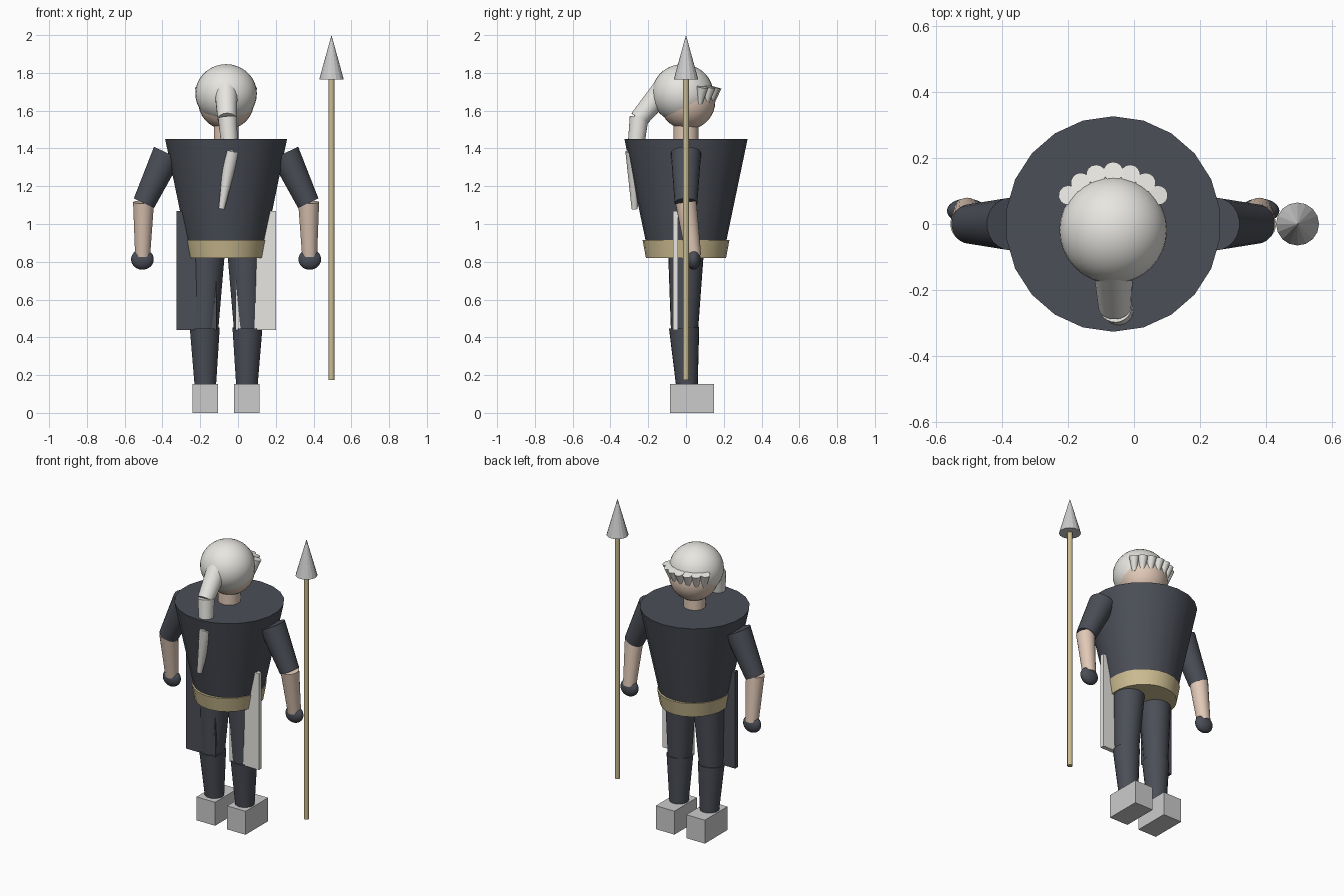
import bpy, bmesh, math
from mathutils import Vector, Matrix

if "Cube" in bpy.data.objects:
    bpy.data.objects.remove(bpy.data.objects["Cube"])

C = -0.063  # x of the figure's own centre line


def material(name, rgb):
    m = bpy.data.materials.new(name)
    m.diffuse_color = (*rgb, 1)
    m.use_nodes = True
    m.node_tree.nodes["Principled BSDF"].inputs["Base Color"].default_value = m.diffuse_color
    return m


DARK = material("dark_cloth", (0.07, 0.077, 0.095))
SKIN = material("skin", (0.75, 0.58, 0.47))
WHITE = material("white_hair", (0.8, 0.79, 0.75))
GOLD = material("tan", (0.6, 0.5, 0.28))


def finish(name, bm, mat=None, smooth=True):
    me = bpy.data.meshes.new(name)
    bm.to_mesh(me)
    bm.free()
    if smooth:
        me.polygons.foreach_set("use_smooth", [True] * len(me.polygons))
        me.set_sharp_from_angle(angle=math.radians(40))
    if mat:
        me.materials.append(mat)
    ob = bpy.data.objects.new(name, me)
    bpy.context.collection.objects.link(ob)
    return ob


def tube(name, p0, p1, r0, r1, mat=None, n=22, smooth=True, squash=1.0):
    """Tapered cylinder from p0 (radius r0) to p1 (radius r1)."""
    p0, p1 = Vector(p0), Vector(p1)
    d = p1 - p0
    rot = Vector((0, 0, 1)).rotation_difference(d).to_matrix().to_4x4()
    mx = Matrix.Translation((p0 + p1) / 2) @ rot @ Matrix.Diagonal((squash, 1, 1, 1))
    bm = bmesh.new()
    bmesh.ops.create_cone(bm, cap_ends=True, segments=n, radius1=r0, radius2=r1,
                          depth=d.length, matrix=mx)
    return finish(name, bm, mat, smooth)


def ball(name, centre, radii, mat):
    bm = bmesh.new()
    bmesh.ops.create_uvsphere(bm, u_segments=32, v_segments=18, radius=1,
                              matrix=Matrix.Translation(centre) @ Matrix.Diagonal((*radii, 1)))
    return finish(name, bm, mat)


def box(name, lo, hi, mat=None):
    lo, hi = Vector(lo), Vector(hi)
    bm = bmesh.new()
    bmesh.ops.create_cube(bm, size=1, matrix=Matrix.Translation((lo + hi) / 2)
                          @ Matrix.Diagonal((*(hi - lo), 1)))
    return finish(name, bm, mat, False)


# Torso, belt and neck
tube("torso", (C, 0, 0.86), (C, 0, 1.45), 0.203, 0.326, DARK)
tube("belt", (C, 0, 0.82), (C, 0, 0.915), 0.212, 0.23, GOLD, squash=0.95)
tube("neck", (C, 0, 1.40), (C, 0, 1.56), 0.066, 0.066, SKIN)

# Head and hair cap
ball("head", (C, 0.007, 1.648), (0.148, 0.148, 0.148), SKIN)
ball("hair_cap", (C, -0.018, 1.69), (0.163, 0.163, 0.156), WHITE)

# Fringe of short tapered locks along the brow
for i in range(7):
    a = math.radians(90 + (i - 3) * 18)
    u, v = math.cos(a), math.sin(a)
    tube(f"fringe_lock_{i + 1}", (C + 0.148 * u, 0.148 * v - 0.015, 1.635),
         (C + 0.168 * u, 0.174 * v - 0.015, 1.725), 0.014, 0.03, WHITE, 14)

# Ponytail in three tapered lengths
tube("ponytail_upper", (C, -0.12, 1.71), (C + 0.005, -0.25, 1.555), 0.062, 0.05, WHITE)
tube("ponytail_middle", (C + 0.007, -0.248, 1.565), (-0.04, -0.272, 1.35), 0.05, 0.041, WHITE)
tube("ponytail_lower", (-0.033, -0.28, 1.385), (-0.087, -0.272, 1.08), 0.041, 0.016, WHITE)

# Limbs, mirrored about the centre line
for side, s in (("left", -1), ("right", 1)):
    def at(dx, y, z):
        return (C + s * dx, y, z)

    tube(side + "_upper_arm", at(0.435, 0, 1.11), at(0.31, 0, 1.375), 0.06, 0.08, DARK)
    tube(side + "_forearm", at(0.442, 0.04, 0.83), at(0.437, 0, 1.115), 0.04, 0.056, SKIN)
    ball(side + "_glove", at(0.443, 0.04, 0.813), (0.06, 0.037, 0.055), DARK)
    tube(side + "_thigh", at(0.113, -0.008, 0.44), at(0.1, 0, 0.86), 0.072, 0.095, DARK)
    tube(side + "_shin", at(0.11, 0.005, 0.14), at(0.113, -0.01, 0.45), 0.057, 0.08, DARK)
    x = C + s * 0.11
    box(side + "_boot", (x - 0.067, -0.085, 0), (x + 0.067, 0.148, 0.153))
    # Hanging skirt panel
    x = C + s * 0.157
    box(side + "_skirt_panel", (x - 0.106, -0.07, 0.44), (x + 0.106, -0.042, 1.07),
        DARK if s < 0 else WHITE)

# Spear
tube("spear_shaft", (0.495, 0, 0.175), (0.495, 0, 1.78), 0.016, 0.016, GOLD, 16)
tube("spear_tip", (0.495, 0, 1.765), (0.495, 0, 2.0), 0.065, 0, None, 16, False)
